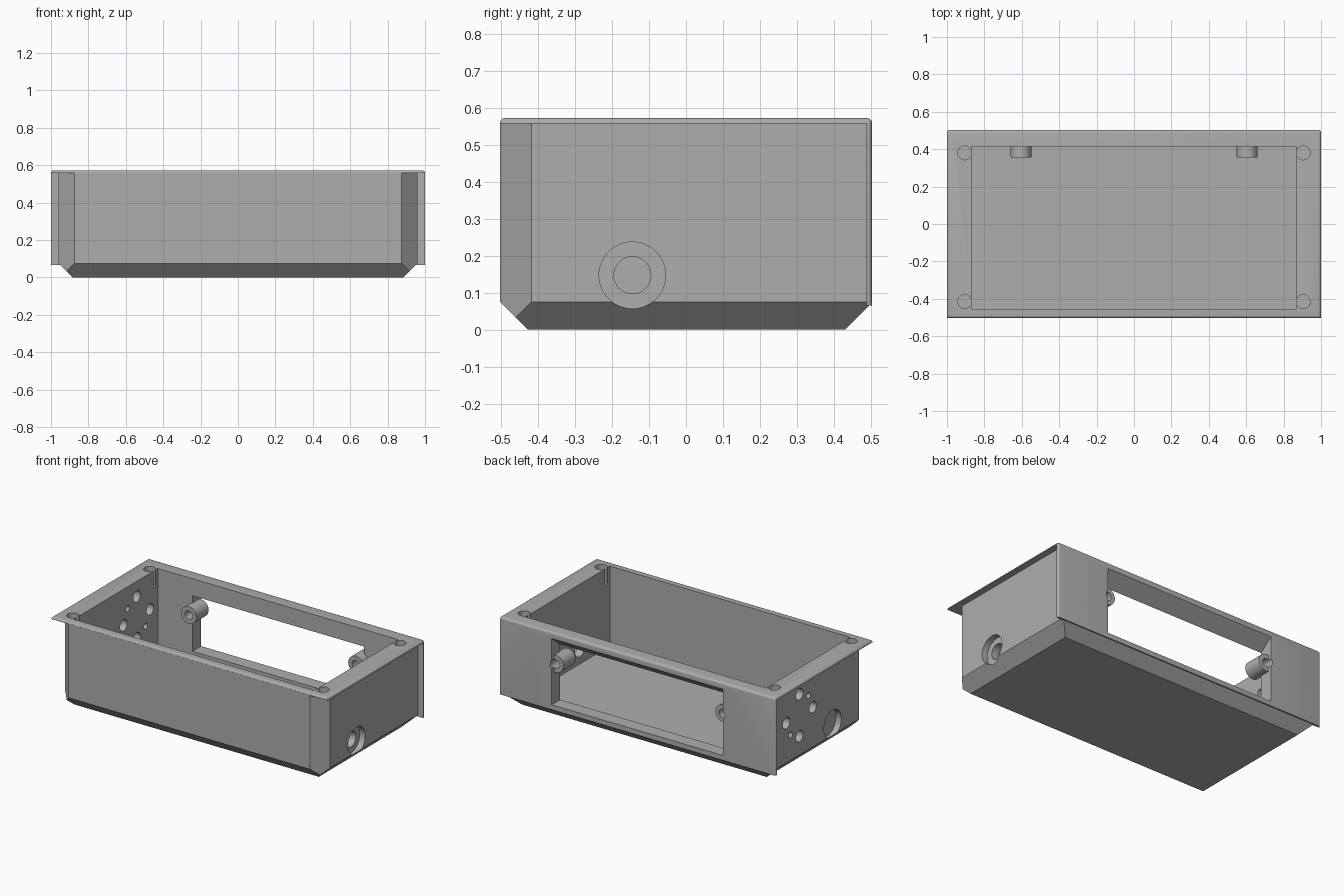
import bpy, bmesh, math
from mathutils import Vector, Matrix

if "Cube" in bpy.data.objects:
    bpy.data.objects.remove(bpy.data.objects["Cube"])

grey = bpy.data.materials.new("mid_grey")
grey.diffuse_color = (0.42, 0.42, 0.42, 1)
grey.use_nodes = True
grey.node_tree.nodes["Principled BSDF"].inputs["Base Color"].default_value = grey.diffuse_color


def add_object(name, bm):
    bmesh.ops.recalc_face_normals(bm, faces=bm.faces)
    mesh = bpy.data.meshes.new(name)
    bm.to_mesh(mesh)
    bm.free()
    obj = bpy.data.objects.new(name, mesh)
    bpy.context.collection.objects.link(obj)
    mesh.materials.append(grey)
    return obj


def box_mesh(x0, x1, y0, y1, z0, z1):
    bm = bmesh.new()
    bmesh.ops.create_cube(bm, size=1)
    for v in bm.verts:
        v.co = ((x0 + x1) / 2 + v.co.x * (x1 - x0),
                (y0 + y1) / 2 + v.co.y * (y1 - y0),
                (z0 + z1) / 2 + v.co.z * (z1 - z0))
    return bm


def box(name, *bounds):
    return add_object(name, box_mesh(*bounds))


def cylinder(name, axis, centre, radius, depth, sides=32):
    bm = bmesh.new()
    bmesh.ops.create_cone(bm, cap_ends=True, segments=sides, radius1=radius,
                          radius2=radius, depth=depth)
    turn = {'X': Matrix.Rotation(math.pi / 2, 4, 'Y'),
            'Y': Matrix.Rotation(math.pi / 2, 4, 'X'),
            'Z': Matrix.Identity(4)}[axis]
    bm.transform(Matrix.Translation(centre) @ turn)
    return add_object(name, bm)


def combine(target, other, operation):
    mod = target.modifiers.new("combine", 'BOOLEAN')
    mod.operation = operation
    mod.solver = 'EXACT'
    mod.object = other
    bpy.context.view_layer.objects.active = target
    bpy.ops.object.modifier_apply(modifier=mod.name)
    bpy.data.objects.remove(other)


# Enclosure body: box with chamfered bottom edges and front corners
bm = box_mesh(-0.96, 0.96, -0.503, 0.5, 0, 0.56)
chamfers = [((0.885, 0, 0), (1, 0, -1)), ((-0.885, 0, 0), (-1, 0, -1)),
            ((0, -0.428, 0), (0, -1, -1)), ((0, 0.43, 0), (0, 1, -1)),
            ((0.875, -0.503, 0), (1, -1, 0)), ((-0.875, -0.503, 0), (-1, -1, 0))]
for point, normal in chamfers:
    cut = bmesh.ops.bisect_plane(bm, geom=bm.verts[:] + bm.edges[:] + bm.faces[:],
                                 plane_co=point, plane_no=Vector(normal).normalized(),
                                 clear_outer=True)
    edges = [e for e in cut["geom_cut"] if isinstance(e, bmesh.types.BMEdge)]
    bmesh.ops.edgeloop_fill(bm, edges=edges)
enclosure = add_object("enclosure", bm)

# Thin top and back flange with rounded outer edges
bm = box_mesh(-1, 1, -0.503, 0.503, 0.065, 0.572)
rounded = []
for e in bm.edges:
    a, b = (v.co for v in e.verts)
    if (a.z > 0.5 and b.z > 0.5) or (a.y > 0.4 and b.y > 0.4 and abs(a.x - b.x) < 0.01):
        rounded.append(e)
bmesh.ops.bevel(bm, geom=rounded, offset=0.0145, segments=4, profile=0.5, affect='EDGES')
flange = add_object("flange", bm)
combine(flange, box("flange_relief", -1.2, 1.2, -0.7, 0.488, -0.2, 0.557), 'DIFFERENCE')
combine(enclosure, flange, 'UNION')

# Open cavity
combine(enclosure, box("cavity", -0.87, 0.87, -0.455, 0.415, 0.05, 0.7), 'DIFFERENCE')

# Back window with a sloping upper edge
bm = box_mesh(-0.62, 0.62, 0.40, 0.52, 0.097, 0.544)
for v in bm.verts:
    if v.co.z > 0.5 and v.co.y < 0.45:
        v.co.z = 0.448
combine(enclosure, add_object("window", bm), 'DIFFERENCE')

for s in (-1, 1):
    # Hollow mounting posts at the window sides
    combine(enclosure, cylinder("post", 'Y', (s * 0.605, 0.418, 0.36), 0.056, 0.126), 'UNION')
    combine(enclosure, cylinder("post_bore", 'Y', (s * 0.605, 0.418, 0.36), 0.028, 0.3),
            'DIFFERENCE')
    # Screw holes in the rim
    for y in (-0.415, 0.38):
        combine(enclosure, cylinder("rim_hole", 'Z', (s * 0.905, y, 0.56), 0.037, 0.2),
                'DIFFERENCE')
    # Counterbored side socket with two blind screw holes
    combine(enclosure, cylinder("socket_recess", 'X', (s * 0.975, -0.145, 0.147), 0.09, 0.11, 48),
            'DIFFERENCE')
    combine(enclosure, cylinder("socket_bore", 'X', (s * 0.9, -0.145, 0.147), 0.05, 0.3),
            'DIFFERENCE')
    for t in (-1, 1):
        combine(enclosure, cylinder("socket_screw", 'X',
                                    (s * 0.93, -0.145 + t * 0.054, 0.147 + t * 0.045),
                                    0.012, 0.07, 16), 'DIFFERENCE')

# Connector holes through the left wall
for k in range(4):
    a = k * math.pi / 2
    combine(enclosure, cylinder("connector_hole", 'X',
                                (-0.915, 0.197 + 0.137 * math.cos(a), 0.335 + 0.137 * math.sin(a)),
                                0.037, 0.3), 'DIFFERENCE')
for t in (-1, 1):
    combine(enclosure, cylinder("connector_screw", 'X',
                                (-0.915, 0.197 - t * 0.093, 0.335 + t * 0.093),
                                0.019, 0.3, 20), 'DIFFERENCE')

# Smooth the round parts, keep the edges sharp
bpy.ops.object.select_all(action='DESELECT')
enclosure.select_set(True)
bpy.context.view_layer.objects.active = enclosure
bpy.ops.object.shade_smooth_by_angle(angle=math.radians(30))
